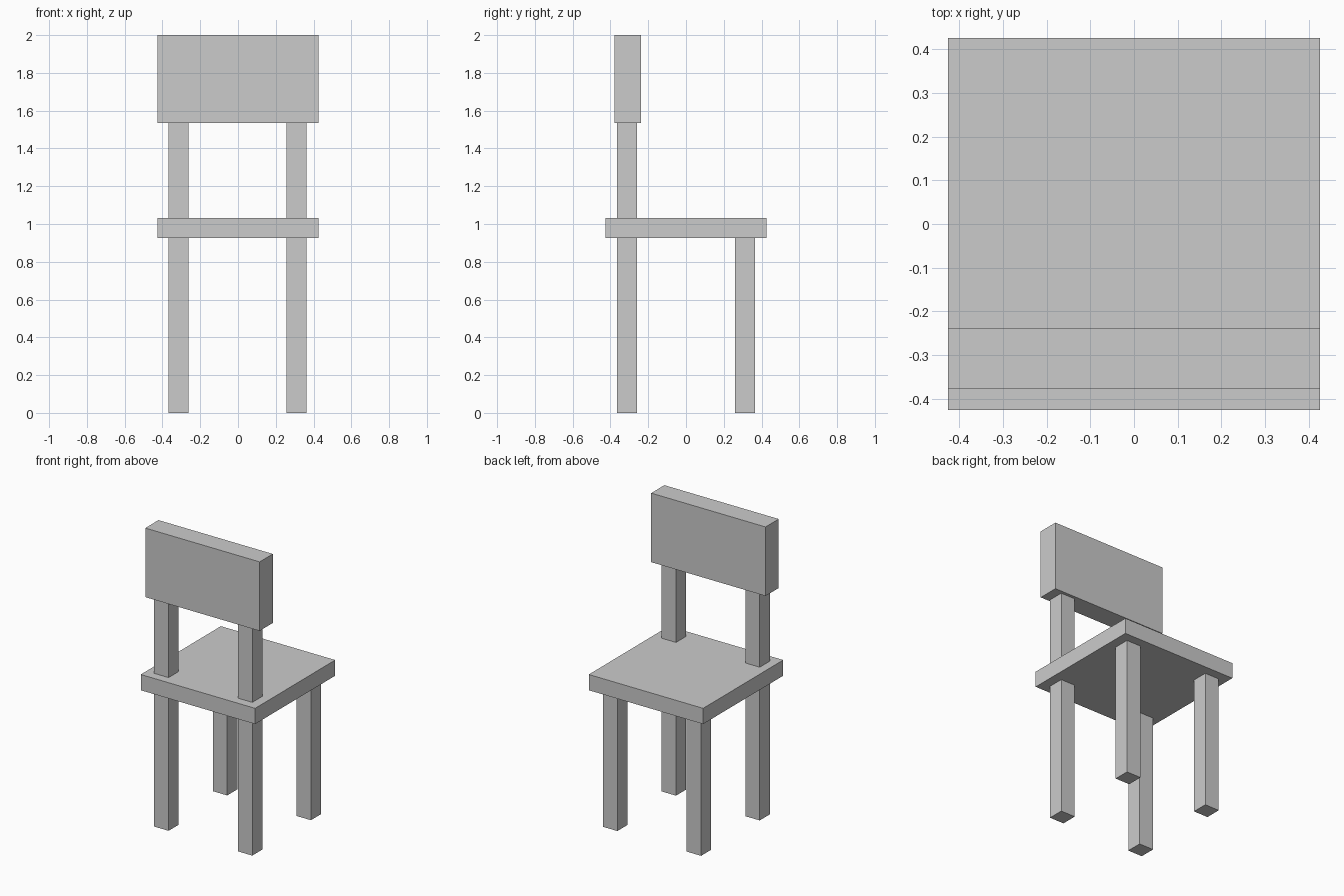
import bpy
import bmesh

if "Cube" in bpy.data.objects:
    bpy.data.objects.remove(bpy.data.objects["Cube"])


def box(name, x, y, z):
    """Axis-aligned box from (min, max) ranges."""
    bm = bmesh.new()
    bmesh.ops.create_cube(bm, size=1)
    for v in bm.verts:
        v.co = [r[0] + (c + 0.5) * (r[1] - r[0]) for c, r in zip(v.co, (x, y, z))]
    mesh = bpy.data.meshes.new(name)
    bm.to_mesh(mesh)
    bm.free()
    obj = bpy.data.objects.new(name, mesh)
    bpy.context.collection.objects.link(obj)
    return obj


def around(c, half):
    return (c - half, c + half)


HALF = 0.426                      # half width of seat and backrest
LEG = 0.0535                      # half thickness of legs and posts
LEG_Y = 0.312
SEAT_Z = (0.926, 1.032)
BACK_Z = (1.535, 2.0)

# Seat and backrest
box("seat", (-HALF, HALF), (-HALF, HALF), SEAT_Z)
box("backrest", (-HALF, HALF), (-0.378, -0.238), BACK_Z)

# Legs, with backrest posts continuing above the -y pair
for side, x in (("left", -0.315), ("right", 0.309)):
    for end, y in (("backrest_side", -LEG_Y), ("open_side", LEG_Y)):
        box(f"{end}_leg_{side}", around(x, LEG), around(y, LEG), (0, SEAT_Z[0]))
    box(f"backrest_post_{side}", around(x, LEG), around(-LEG_Y, LEG),
        (SEAT_Z[1], BACK_Z[0]))
